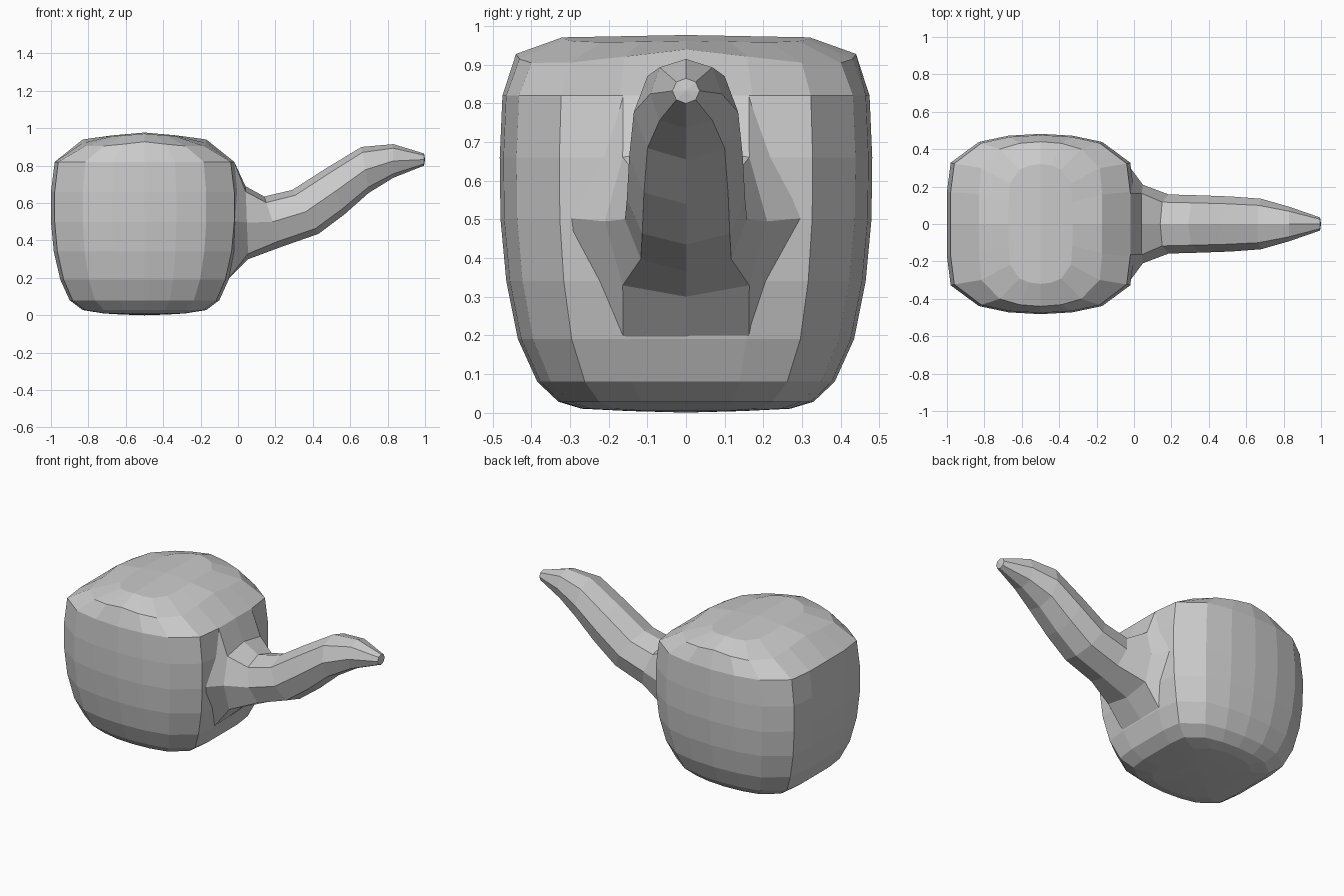
import bpy

if "Cube" in bpy.data.objects:
    bpy.data.objects.remove(bpy.data.objects["Cube"])


def make_object(name, verts, faces):
    mesh = bpy.data.meshes.new(name)
    mesh.from_pydata(verts, [], faces)
    mesh.update()
    obj = bpy.data.objects.new(name, mesh)
    bpy.context.collection.objects.link(obj)
    return obj


def loft(name, rings, start_tip, end_tip):
    """Skin a list of equal rings and close both ends with fans."""
    n = len(rings[0])
    verts = [p for ring in rings for p in ring] + [start_tip, end_tip]
    faces = []
    for r in range(len(rings) - 1):
        for i in range(n):
            a, b = r * n + i, r * n + (i + 1) % n
            faces.append((a, b, b + n, a + n))
    last, lo, hi = (len(rings) - 1) * n, len(verts) - 2, len(verts) - 1
    for i in range(n):
        j = (i + 1) % n
        faces.append((lo, j, i))
        faces.append((hi, last + i, last + j))
    return make_object(name, verts, faces)


# Body plan: one quarter of a chamfered square, turned into a full loop
quarter = [(1, 0), (1, .36), (.96, .68), (.66, .91), (.34, .98), (0, 1)]
half = quarter + [(-x, y) for x, y in quarter[-2::-1]]
plan = half + [(x, -y) for x, y in half[-2:0:-1]]

# Body levels: height at x side, height at y side, half x, half y, corner drop
levels = [
    (.004, .004, .12, .15, 0),
    (.010, .010, .22, .27, 0),
    (.028, .028, .33, .33, 0),
    (.08, .08, .40, .385, 0),
    (.19, .19, .45, .435, 0),
    (.34, .34, .485, .465, 0),
    (.50, .50, .50, .48, 0),
    (.66, .66, .50, .482, 0),
    (.82, .82, .48, .475, 0),
    (.94, .928, .33, .44, .04),
    (.962, .971, .17, .32, .015),
]
rings = []
for zx, zy, hx, hy, drop in levels:
    rings.append([(-.5 + hx * u, hy * v,
                   zx + (zy - zx) * abs(v) - drop * abs(u * v))
                  for u, v in plan])
loft("body", rings, (-.5, 0, 0), (-.5, 0, .977))

# Spout sections: top x, top z, bottom x, bottom z, half width, diagonal y, diagonal z
sections = [
    (-.02, .82, -.055, .19, .325, .5, 1),
    (.04, .69, .055, .30, .21, .78, .85),
    (.14, .635, .23, .365, .158, .74, .76),
    (.29, .67, .43, .435, .153, .74, .76),
    (.47, .785, .57, .54, .147, .74, .76),
    (.66, .90, .70, .655, .135, .74, .76),
    (.83, .915, .83, .735, .092, .74, .76),
    (.995, .865, .995, .80, .035, .71, .71),
]
rings = []
for tx, tz, bx, bz, w, dy, dz in sections:
    cx, cz, ax, az = (tx + bx) / 2, (tz + bz) / 2, (tx - bx) / 2, (tz - bz) / 2
    octagon = [(0, 1), (-dy, dz), (-1, 0), (-dy, -dz),
               (0, -1), (dy, -dz), (1, 0), (dy, dz)]
    rings.append([(cx + ax * t, w * s, cz + az * t) for s, t in octagon])
loft("spout", rings, (-.06, 0, .5), (1, 0, .833))
